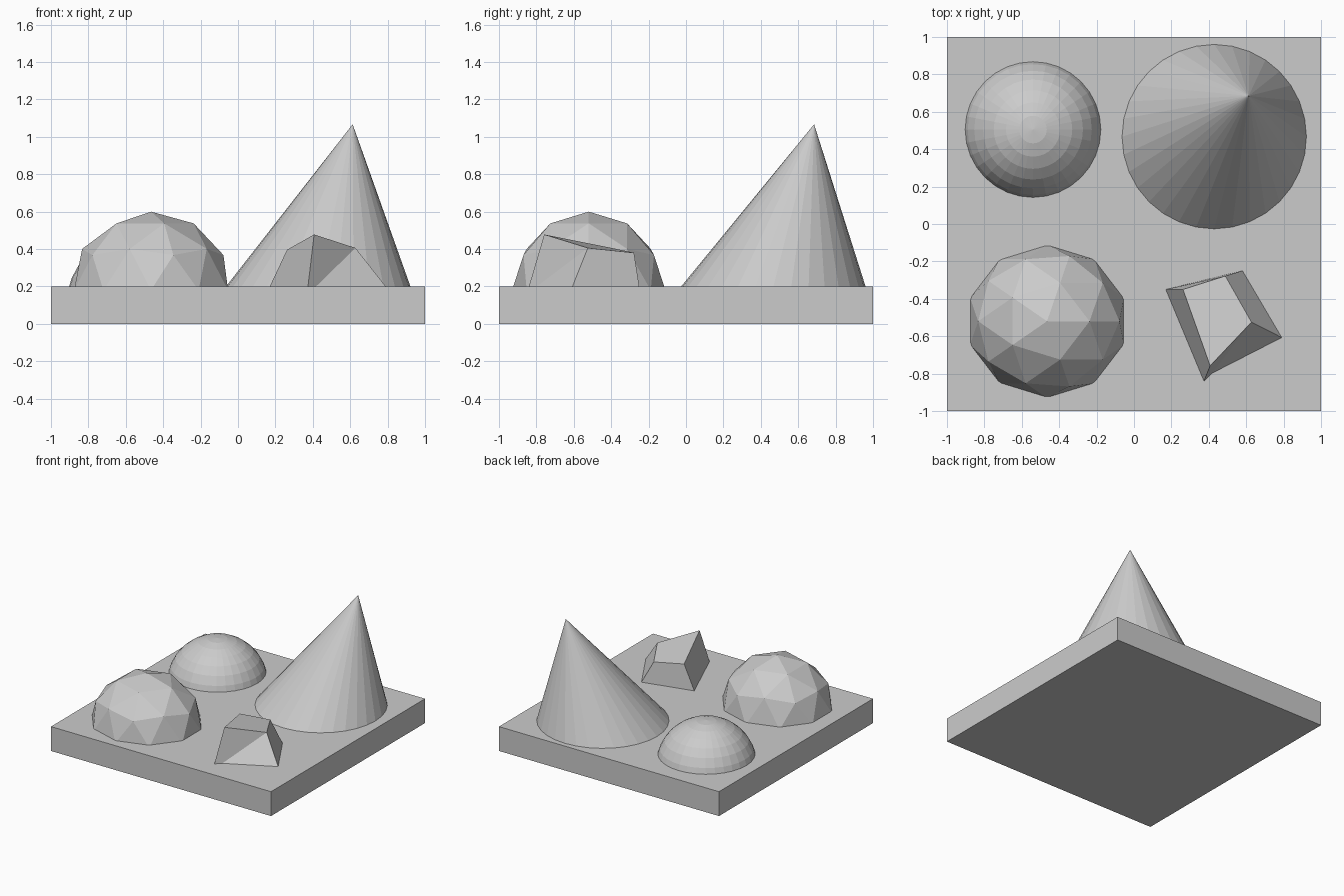
import bpy
import bmesh
from mathutils import Matrix, Vector

if "Cube" in bpy.data.objects:
    bpy.data.objects.remove(bpy.data.objects["Cube"], do_unlink=True)

GROUND = 0.2

# Single plain material
grey = bpy.data.materials.new("plain_grey")
grey.use_nodes = True
colour = (0.6, 0.6, 0.6, 1)
grey.diffuse_color = colour
grey.node_tree.nodes["Principled BSDF"].inputs["Base Color"].default_value = colour


def finish(name, bm):
    bmesh.ops.recalc_face_normals(bm, faces=bm.faces)
    mesh = bpy.data.meshes.new(name)
    bm.to_mesh(mesh)
    bm.free()
    mesh.materials.append(grey)
    obj = bpy.data.objects.new(name, mesh)
    bpy.context.collection.objects.link(obj)
    return obj


def placed(centre, scale):
    return Matrix.Translation(centre) @ Matrix.Diagonal((*scale, 1))


def trim_below_ground(bm):
    bmesh.ops.bisect_plane(bm, geom=bm.verts[:] + bm.edges[:] + bm.faces[:],
                           plane_co=(0, 0, GROUND), plane_no=(0, 0, 1), clear_inner=True)


# Square base slab
bm = bmesh.new()
bmesh.ops.create_cube(bm, size=1, matrix=placed((0, 0, GROUND / 2), (2, 2, GROUND)))
finish("base_slab", bm)

# Finely faceted dome, a sphere sunk into the slab
bm = bmesh.new()
bmesh.ops.create_uvsphere(bm, u_segments=32, v_segments=16, radius=0.378,
                          matrix=Matrix.Translation((-0.54, 0.505, 0.1)))
trim_below_ground(bm)
finish("round_dome", bm)

# Coarse triangulated dome
bm = bmesh.new()
bmesh.ops.create_icosphere(bm, subdivisions=2, radius=1,
                           matrix=placed((-0.465, -0.52, 0.18), (0.433, 0.41, 0.42)))
trim_below_ground(bm)
finish("faceted_dome", bm)

# Leaning cone: a round base with its tip pulled sideways
bm = bmesh.new()
bmesh.ops.create_cone(bm, cap_ends=True, segments=32, radius1=0.493, radius2=0, depth=0.87,
                      matrix=Matrix.Translation((0.429, 0.467, GROUND + 0.435)))
bmesh.ops.remove_doubles(bm, verts=bm.verts, dist=0.0001)
for v in bm.verts:
    if v.co.z > GROUND + 0.1:
        v.co = Vector((0.613, 0.685, 1.067))
finish("leaning_cone", bm)

# Irregular tapered block, with one side folded along a diagonal
bm = bmesh.new()
foot = [bm.verts.new((x, y, GROUND)) for x, y in
        [(0.17, -0.35), (0.58, -0.25), (0.79, -0.607), (0.417, -0.798), (0.374, -0.84)]]
top = [bm.verts.new(p) for p in
       [(0.262, -0.35, 0.396), (0.488, -0.278, 0.38), (0.628, -0.525, 0.406), (0.407, -0.758, 0.478)]]
back, right, fold, front, left = ([foot[0], foot[1], top[1], top[0]],
                                  [foot[1], foot[2], top[2], top[1]],
                                  [foot[2], foot[3], top[2]],
                                  [foot[3], foot[4], top[3], top[2]],
                                  [foot[4], foot[0], top[0], top[3]])
for face in (back, right, fold, front, left, top, foot):
    bm.faces.new(face)
finish("tapered_block", bm)
